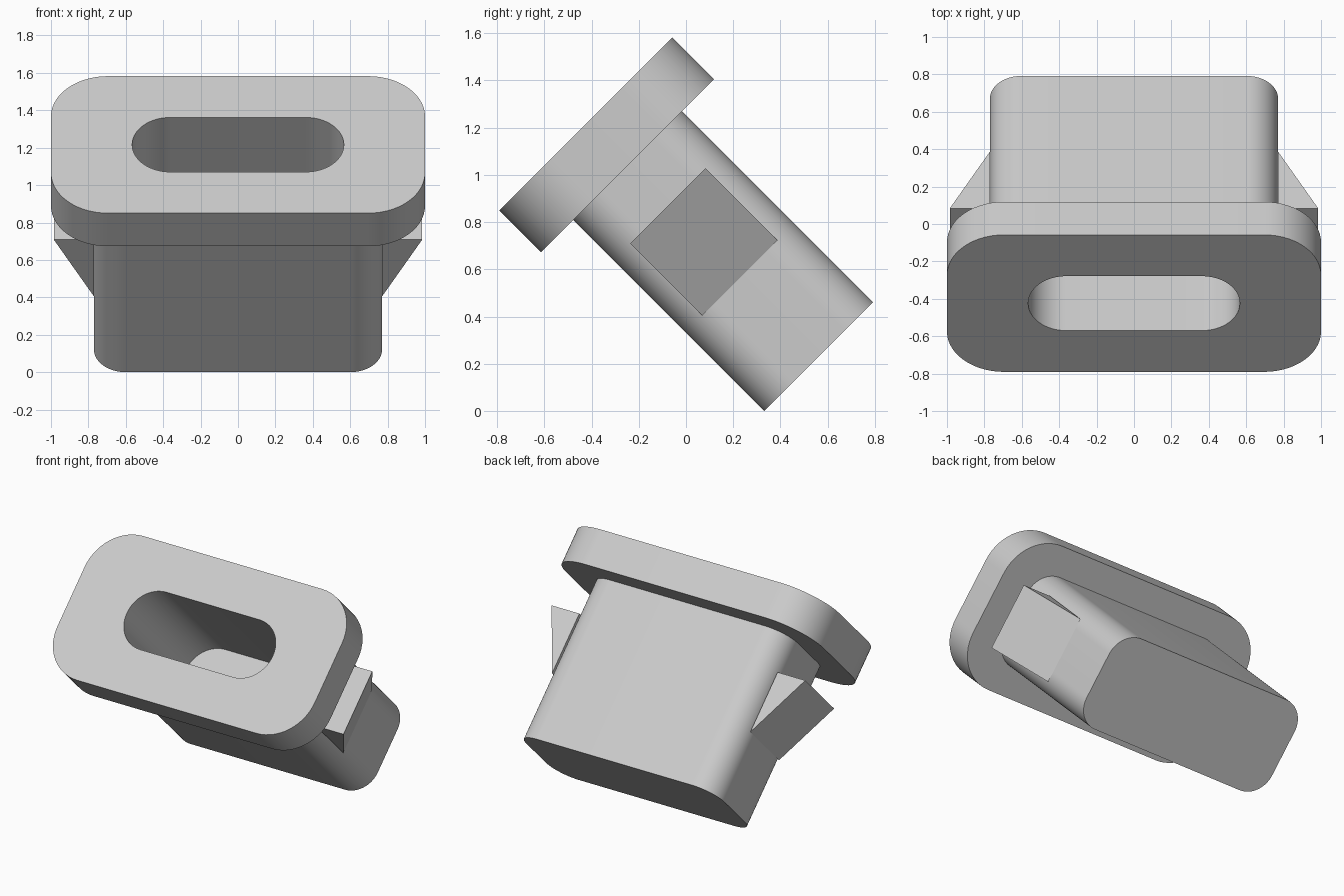
import bpy, bmesh, math
from mathutils import Matrix

if "Cube" in bpy.data.objects:
    bpy.data.objects.remove(bpy.data.objects["Cube"])

grey = bpy.data.materials.new("light grey")
grey.use_nodes = True
colour = (0.6, 0.6, 0.6, 1)
grey.diffuse_color = colour
grey.node_tree.nodes["Principled BSDF"].inputs["Base Color"].default_value = colour

# The whole plug leans back by 45 degrees
TILT = Matrix.Rotation(math.radians(45), 4, "X") @ Matrix.Translation((0, 0.56, 0))
FRONT, BACK, TIP, FLOOR = 1.16, 0.91, -0.234, 0.24
STEPS = 14


def rounded_ring(bm, half_x, half_y, radius, z):
    """Ring of vertices around a rounded rectangle."""
    ring = []
    corners = ((1, 1), (-1, 1), (-1, -1), (1, -1))
    for quarter, (sx, sy) in enumerate(corners):
        for i in range(STEPS + 1):
            a = math.pi / 2 * (quarter + i / STEPS)
            # a hair of straight side keeps fully round ends free of doubled points
            x = sx * (half_x - radius) + radius * math.cos(a)
            y = sy * (half_y - radius) + radius * math.sin(a)
            ring.append(bm.verts.new((x, y, z)))
    return ring


def finish(bm, name):
    bmesh.ops.recalc_face_normals(bm, faces=bm.faces)
    bm.transform(TILT)
    mesh = bpy.data.meshes.new(name)
    bm.to_mesh(mesh)
    bm.free()
    mesh.materials.append(grey)
    obj = bpy.data.objects.new(name, mesh)
    bpy.context.collection.objects.link(obj)
    return obj


# Body: one skin from the closed tip, over the flange, into the blind slot
PLUG = (0.77, 0.326, 0.17)
FLANGE = (1.0, 0.518, 0.305)
SLOT = (0.566, 0.206, 0.205)
bm = bmesh.new()
sections = [(PLUG, TIP), (PLUG, BACK), (FLANGE, BACK),
            (FLANGE, FRONT), (SLOT, FRONT), (SLOT, FLOOR)]
rings = [rounded_ring(bm, *shape, z) for shape, z in sections]
for low, high in zip(rings, rings[1:]):
    for i in range(len(low)):
        j = (i + 1) % len(low)
        bm.faces.new((low[i], low[j], high[j], high[i]))
bm.faces.new(rings[0])
bm.faces.new(rings[-1])
body = finish(bm, "plug_body")
bpy.ops.object.select_all(action="DESELECT")
body.select_set(True)
bpy.context.view_layer.objects.active = body
bpy.ops.object.shade_smooth_by_angle(angle=math.radians(30))

# Snap wedges: triangular prisms on both sides
for side, name in ((1, "left_snap_wedge"), (-1, "right_snap_wedge")):
    bm = bmesh.new()
    profile = ((0.77, 0.668), (0.985, 0.668), (0.77, 0.238))
    ends = [[bm.verts.new((side * x, y, z)) for x, z in profile] for y in (-0.226, 0.226)]
    for end in ends:
        bm.faces.new(end)
    for i in range(len(profile)):
        j = (i + 1) % len(profile)
        bm.faces.new((ends[0][i], ends[0][j], ends[1][j], ends[1][i]))
    finish(bm, name)
